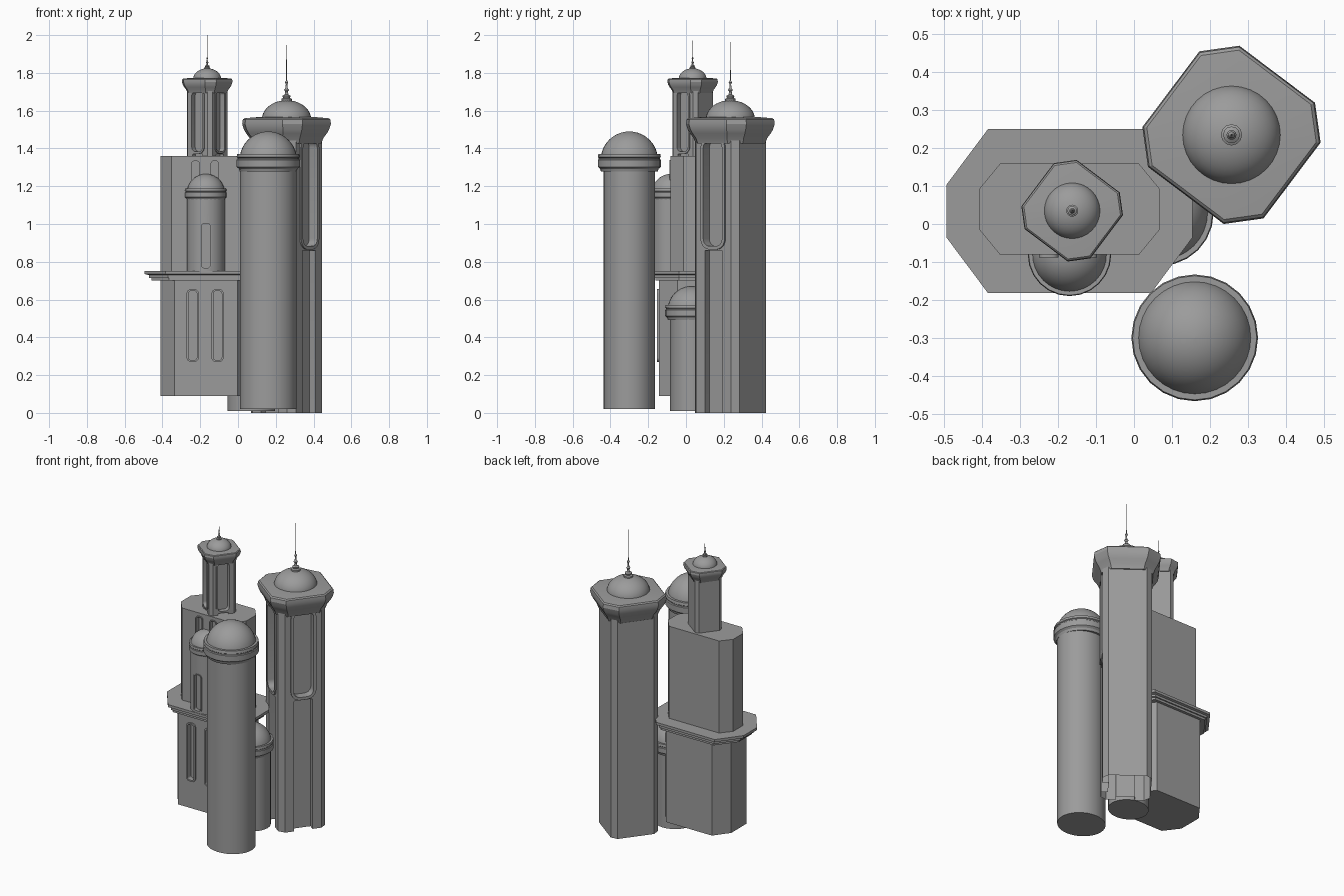
import bpy, bmesh, math
from mathutils import Matrix, Vector

if "Cube" in bpy.data.objects:
    bpy.data.objects.remove(bpy.data.objects["Cube"], do_unlink=True)

stone = bpy.data.materials.new("grey stone")
stone.use_nodes = True
GREY = (0.33, 0.33, 0.33, 1)
stone.diffuse_color = GREY
stone.node_tree.nodes["Principled BSDF"].inputs["Base Color"].default_value = GREY


def activate(ob):
    bpy.ops.object.select_all(action='DESELECT')
    ob.select_set(True)
    bpy.context.view_layer.objects.active = ob


def finish(name, bm):
    bmesh.ops.recalc_face_normals(bm, faces=bm.faces)
    mesh = bpy.data.meshes.new(name)
    bm.to_mesh(mesh)
    bm.free()
    mesh.materials.append(stone)
    ob = bpy.data.objects.new(name, mesh)
    bpy.context.collection.objects.link(ob)
    activate(ob)
    bpy.ops.object.shade_smooth_by_angle(angle=math.radians(24))
    return ob


def loft(name, rings):
    """Bridge a list of equal-length point rings and cap both ends."""
    bm = bmesh.new()
    loops = [[bm.verts.new(p) for p in ring] for ring in rings]
    n = len(loops[0])
    for a, b in zip(loops, loops[1:]):
        for i in range(n):
            j = (i + 1) % n
            bm.faces.new((a[i], a[j], b[j], b[i]))
    bm.faces.new(loops[0])
    bm.faces.new(loops[-1])
    return finish(name, bm)


def octagon(cx, cy, z, hx, hy, ix, iy, turn=0.0):
    """Box outline with cut corners; ix, iy are half lengths of the straight sides."""
    pts = [(hx, -iy), (hx, iy), (ix, hy), (-ix, hy), (-hx, iy), (-hx, -iy), (-ix, -hy), (ix, -hy)]
    m = Matrix.Rotation(turn, 3, 'Z')
    return [m @ Vector((x, y, 0)) + Vector((cx, cy, z)) for x, y in pts]


def lathe(name, cx, cy, profile, segs=32, sy=1.0):
    rings = []
    for r, z in profile:
        ang = [2 * math.pi * i / segs for i in range(segs)]
        rings.append([(cx + r * math.cos(a), cy + sy * r * math.sin(a), z) for a in ang])
    return loft(name, rings)


def dome(name, cx, cy, z, r, h):
    steps = 10
    prof = [(r * math.cos(t), z + h * math.sin(t))
            for t in (math.pi / 2 * i / steps for i in range(steps))]
    return lathe(name, cx, cy, prof + [(r * 0.01, z + h)])


def slab(name, pos, turn, w, z0, z1, front, back, r):
    """Upright slab with rounded corners; its front points along angle turn."""
    outline = []
    corners = [(w / 2 - r, z1 - r), (r - w / 2, z1 - r), (r - w / 2, z0 + r), (w / 2 - r, z0 + r)]
    for q, (u, z) in enumerate(corners):
        for k in range(6):
            a = math.pi / 2 * (q + k / 5)
            outline.append((u + r * math.cos(a), z + r * math.sin(a)))
    out = Vector((math.cos(turn), math.sin(turn), 0))
    side = Vector((-out.y, out.x, 0))
    base = Vector((pos[0], pos[1], 0))
    return loft(name, [[base + out * d + side * u + Vector((0, 0, z)) for u, z in outline]
                       for d in (-back, front)])


def cut(target, cutter):
    mod = target.modifiers.new("cut", 'BOOLEAN')
    mod.operation = 'DIFFERENCE'
    mod.solver = 'EXACT'
    mod.object = cutter
    activate(target)
    bpy.ops.object.modifier_apply(modifier=mod.name)
    bpy.ops.object.shade_smooth_by_angle(angle=math.radians(24))


def slot(name, wall, pos, turn, w, z0, z1, depth, rim, out):
    """Recess a rounded niche in a wall and set a raised frame around it."""
    r = w * 0.36
    frame = slab(name, pos, turn, w, z0, z1, out, rim, r)
    cutter = slab("niche_cutter", pos, turn, w - 2 * rim, z0 + rim, z1 - rim, rim * 3, depth, r - rim)
    cut(wall, cutter)
    cut(frame, cutter)
    bpy.data.objects.remove(cutter, do_unlink=True)


FRONT = -math.pi / 2
BX, BY = -0.17, 0.034

# Main block in two storeys with a stepped ledge between
lower = loft("lower_block", [octagon(BX, BY, z, 0.24, 0.177, 0.167, 0.08) for z in (0.09, 0.72)])
upper = loft("upper_block", [octagon(BX, BY + 0.005, z, 0.239, 0.12, 0.183, 0.052) for z in (0.72, 1.36)])
steps = [(0.70, 0.035), (0.715, 0.035), (0.715, 0.022), (0.73, 0.022),
         (0.735, 0.0), (0.752, 0.0)]
loft("ledge", [octagon(BX, BY, z, 0.324 - d, 0.216 - d * 0.6, 0.215 - d * 0.6, 0.07) for z, d in steps])

for side, x in (("right", -0.24), ("left", -0.108)):
    slot("lower_window_" + side, lower, (x, BY - 0.177), FRONT, 0.064, 0.27, 0.655, 0.025, 0.01, 0.01)
for side, x in (("right", -0.225), ("left", -0.123)):
    slot("upper_window_" + side, upper, (x, BY - 0.115), FRONT, 0.052, 0.95, 1.34, 0.02, 0.007, 0.007)


# Round towers: shaft, grooved collar and dome
def round_tower(name, cx, cy, collar, base, spring, sy=0.91, shaft=0.9):
    k = collar / 0.165
    body = lathe(name + "_shaft", cx, cy, [(collar * shaft, base), (collar * shaft, spring - 0.04 * k)], 32, sy)
    band = [(0.9, -0.06), (0.93, -0.045), (1.0, -0.035), (1.0, 0.002), (0.97, 0.006),
            (0.97, 0.012), (1.0, 0.016), (0.98, 0.033), (0.9, 0.033)]
    lathe(name + "_collar", cx, cy, [(collar * r, spring + z * k) for r, z in band], 24)
    dome(name + "_dome", cx, cy, spring, collar * 0.91, collar * 0.91)
    return body


round_tower("front_tower", 0.16, -0.30, 0.167, 0.02, 1.338)
round_tower("short_tower", 0.07, 0.03, 0.14, 0.01, 0.543)
bay = round_tower("bay_tower", BX, -0.08, 0.11, 0.74, 1.165, 1.0, 0.915)
slot("bay_window", bay, (BX, -0.178), FRONT, 0.058, 0.76, 1.01, 0.02, 0.007, 0.004)


# Square towers with cut corners, flared cornice, dome and spire
def square_tower(name, cx, cy, s, top, base):
    def zz(z):
        return top + s * (z - 1.56)

    def ring(z, half, inner):
        return octagon(cx, cy, zz(z), half * s, half * s, inner * s, inner * s, math.radians(53))

    shaft = loft(name + "_shaft", [ring(z, 0.148, 0.115) for z in (base, 1.47)])
    flare = [(1.425, 0.78), (1.455, 0.83), (1.48, 0.91), (1.5, 0.96), (1.53, 1.0),
             (1.553, 0.985), (1.56, 0.95), (1.567, 0.6)]
    loft(name + "_cornice", [ring(z, 0.2 * k, 0.125 * k) for z, k in flare])
    # Niches and the channels under them on the two front faces
    for label, deg in (("left", -37), ("right", 233)):
        a = math.radians(deg)
        pos = (cx + 0.148 * s * math.cos(a), cy + 0.148 * s * math.sin(a))
        channel = slab("channel_cutter", pos, a, 0.115 * s, zz(-0.2), zz(0.86), 0.05 * s, 0.04 * s, 0.004)
        cut(shaft, channel)
        bpy.data.objects.remove(channel, do_unlink=True)
        slot(name + "_niche_" + label, shaft, pos, a, 0.16 * s, zz(0.865), zz(1.46),
             0.045 * s, 0.018 * s, 0.009 * s)
    # The shaft is hollow underneath
    bm = bmesh.new()
    bm.from_mesh(shaft.data)
    floor = [f for f in bm.faces if all(abs(v.co.z - zz(base)) < 1e-4 for v in f.verts)]
    bmesh.ops.delete(bm, geom=floor, context='FACES')
    bm.to_mesh(shaft.data)
    bm.free()
    dome(name + "_dome", cx, cy, zz(1.555), 0.13 * s, 0.1 * s)
    spire = [(0.028, 1.64), (0.028, 1.662), (0.018, 1.667), (0.022, 1.678), (0.01, 1.685),
             (0.007, 1.7), (0.013, 1.71), (0.006, 1.72), (0.004, 1.74), (0.009, 1.75),
             (0.003, 1.76), (0.002, 1.8), (0.001, 1.963)]
    lathe(name + "_spire", cx, cy, [(r * s, zz(z)) for r, z in spire], 12)


square_tower("tall_tower", 0.257, 0.235, 1.0, 1.56, 0.0)
square_tower("roof_tower", -0.163, 0.035, 0.57, 1.77, 0.83)
